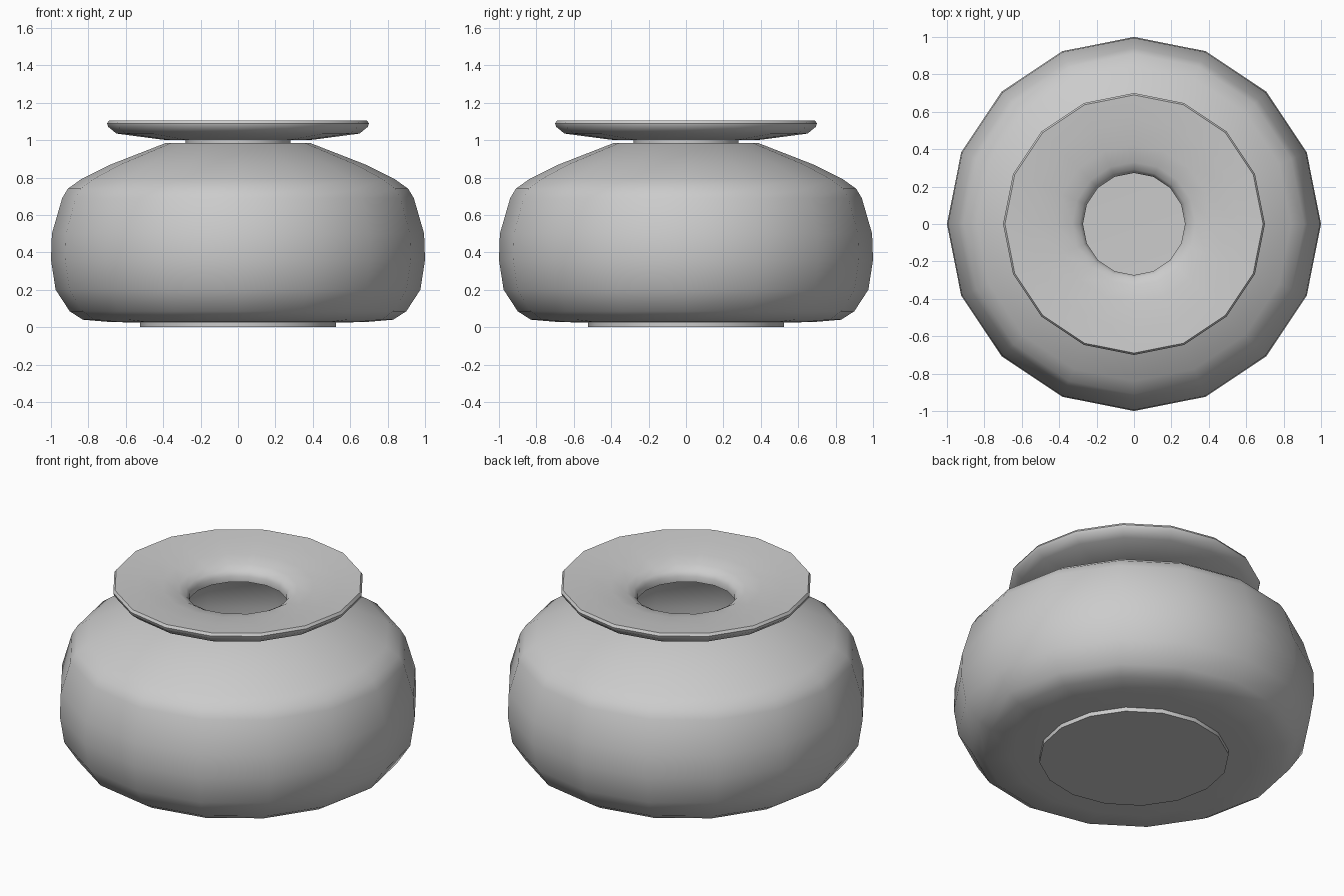
import bpy, bmesh
from math import cos, sin, pi, radians

if "Cube" in bpy.data.objects:
    bpy.data.objects.remove(bpy.data.objects["Cube"])

SIDES = 16


def lathe(name, profile):
    """Revolve (radius, z) points around z; radius 0 closes with a pole."""
    bm = bmesh.new()
    rings = []
    for r, z in profile:
        if r == 0:
            rings.append([bm.verts.new((0, 0, z))] * SIDES)
        else:
            rings.append([bm.verts.new((r * cos(2 * pi * i / SIDES), r * sin(2 * pi * i / SIDES), z))
                          for i in range(SIDES)])
    for a, b in zip(rings, rings[1:]):
        for i in range(SIDES):
            j = (i + 1) % SIDES
            bm.faces.new(list(dict.fromkeys((a[i], a[j], b[j], b[i]))))
    bmesh.ops.recalc_face_normals(bm, faces=bm.faces)
    mesh = bpy.data.meshes.new(name)
    bm.to_mesh(mesh)
    bm.free()
    obj = bpy.data.objects.new(name, mesh)
    bpy.context.collection.objects.link(obj)
    bpy.ops.object.select_all(action='DESELECT')
    obj.select_set(True)
    bpy.context.view_layer.objects.active = obj
    bpy.ops.object.shade_smooth_by_angle(angle=radians(40))
    return obj


# Whole pot as one thin-walled profile
foot = [(0, 0), (0.525, 0), (0.525, 0.025)]
body = [(0.68, 0.027), (0.83, 0.04), (0.9, 0.085), (0.975, 0.2), (1.0, 0.36),
        (0.995, 0.5), (0.94, 0.69), (0.91, 0.74), (0.84, 0.79), (0.68, 0.87), (0.385, 0.985)]
neck = [(0.28, 0.985), (0.28, 1.0)]
rim = [(0.4, 1.002), (0.65, 1.035), (0.695, 1.072), (0.70, 1.09), (0.69, 1.105)]
funnel = [(0.56, 1.095), (0.42, 1.077), (0.33, 1.058), (0.29, 1.035), (0.273, 1.01), (0.273, 0.975)]
cavity = [(0.38, 0.972), (0.675, 0.855), (0.83, 0.775), (0.925, 0.68), (0.98, 0.5), (0.985, 0.36),
          (0.96, 0.205), (0.89, 0.1), (0.82, 0.055), (0.52, 0.035), (0, 0.03)]
lathe("pot", foot + body + neck + rim + funnel + cavity)
